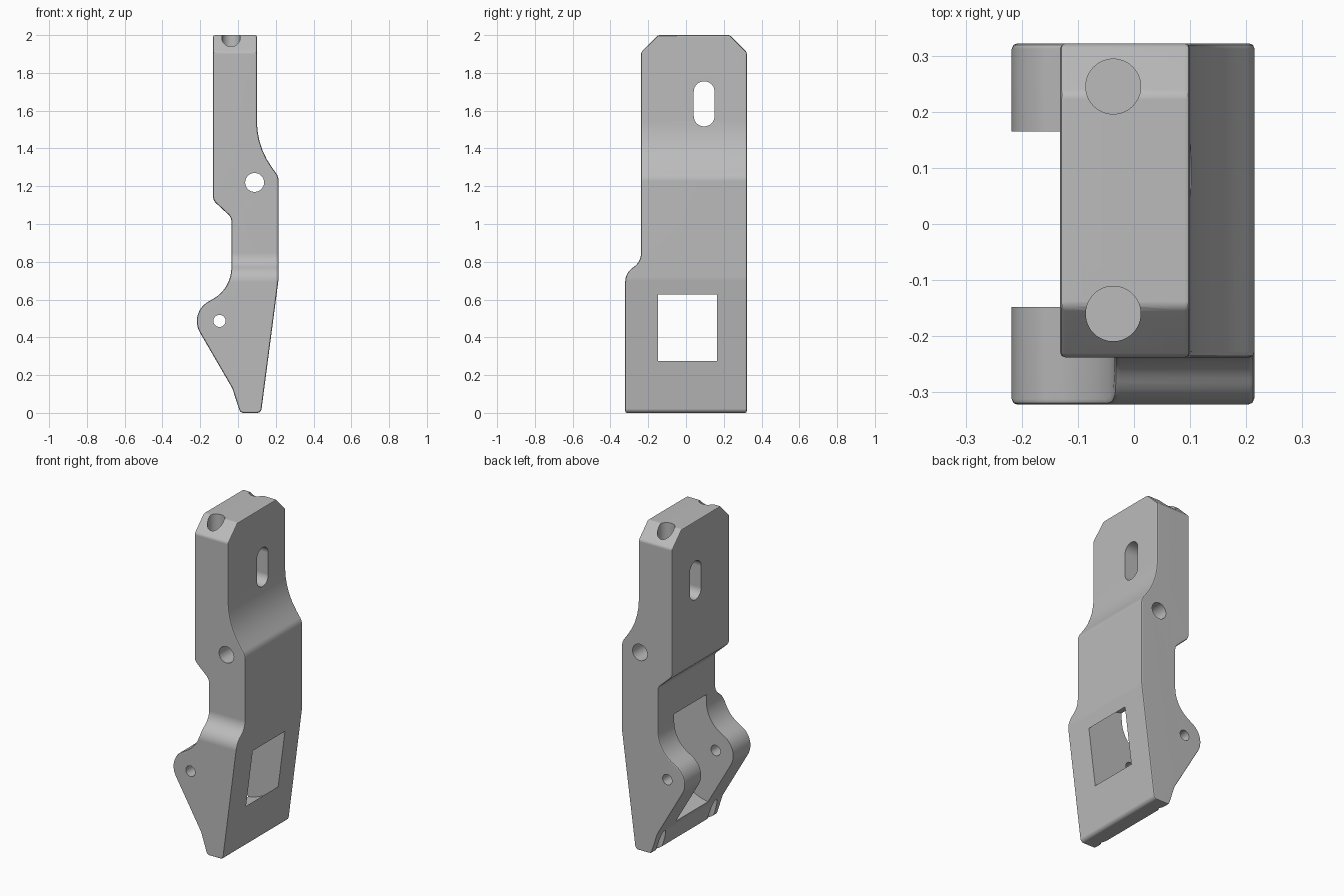
import bpy
import bmesh
import math
from mathutils import Vector, Matrix

cube = bpy.data.objects.get("Cube")
if cube:
    bpy.data.objects.remove(cube, do_unlink=True)


def rounded(corners):
    """Turn (u, v, radius) corners into an outline with filleted corners."""
    pts = []
    for i, (u, v, r) in enumerate(corners):
        p = Vector((u, v))
        if r == 0:
            pts.append(p)
            continue
        to_prev = (Vector(corners[i - 1][:2]) - p).normalized()
        to_next = (Vector(corners[(i + 1) % len(corners)][:2]) - p).normalized()
        half = math.acos(max(-1, min(1, to_prev.dot(to_next)))) / 2
        centre = p + (to_prev + to_next).normalized() * r / math.sin(half)
        reach = r / math.tan(half)
        start = p + to_prev * reach - centre
        end = p + to_next * reach - centre
        a = math.atan2(start.y, start.x)
        sweep = math.atan2(end.y, end.x) - a
        sweep = (sweep + math.pi) % (2 * math.pi) - math.pi
        steps = max(2, math.ceil(abs(sweep) / math.radians(8)))
        for k in range(steps + 1):
            t = a + sweep * k / steps
            pts.append(centre + r * Vector((math.cos(t), math.sin(t))))
    return pts


def finish(bm, name):
    bmesh.ops.recalc_face_normals(bm, faces=bm.faces)
    mesh = bpy.data.meshes.new(name)
    bm.to_mesh(mesh)
    bm.free()
    obj = bpy.data.objects.new(name, mesh)
    bpy.context.collection.objects.link(obj)
    return obj


def prism(name, corners, axis, lo, hi):
    """Extrude an outline along x or y; its v coordinate is the height."""
    place = (lambda p, d: (p.x, d, p.y)) if axis == "y" else (lambda p, d: (d, p.x, p.y))
    bm = bmesh.new()
    face = bm.faces.new([bm.verts.new(place(p, lo)) for p in rounded(corners)])
    ext = bmesh.ops.extrude_face_region(bm, geom=[face])
    verts = [g for g in ext["geom"] if isinstance(g, bmesh.types.BMVert)]
    step = (0, hi - lo, 0) if axis == "y" else (hi - lo, 0, 0)
    bmesh.ops.translate(bm, verts=verts, vec=step)
    return finish(bm, name)


def cylinder(name, centre, radius, depth, axis="z", segments=48):
    turn = Matrix.Rotation(math.pi / 2, 4, "X") if axis == "y" else Matrix()
    bm = bmesh.new()
    bmesh.ops.create_cone(bm, cap_ends=True, segments=segments, radius1=radius,
                          radius2=radius, depth=depth,
                          matrix=Matrix.Translation(centre) @ turn)
    return finish(bm, name)


def activate(obj):
    bpy.ops.object.select_all(action="DESELECT")
    obj.select_set(True)
    bpy.context.view_layer.objects.active = obj


def combine(obj, tool, operation):
    mod = obj.modifiers.new("cut", "BOOLEAN")
    mod.operation = operation
    mod.solver = "EXACT"
    mod.object = tool
    activate(obj)
    bpy.ops.object.modifier_apply(modifier=mod.name)
    bpy.data.objects.remove(tool, do_unlink=True)


# Body: front outline crossed with the side outline
body = prism("bracket_body", [
    (0.012, 0, 0.025), (0.122, 0, 0.025), (0.215, 0.71, 0.2), (0.215, 1.25, 0.07),
    (0.1, 1.41, 0.42), (0.1, 2, 0), (-0.132, 2, 0), (-0.132, 1.125, 0.05),
    (-0.035, 1.035, 0.05), (-0.035, 0.66, 0.19), (-0.261, 0.528, 0.118),
    (-0.03, 0.13, 0.1)], "y", -0.5, 0.5)
side = prism("side_outline", [
    (-0.322, -0.1, 0), (0.322, -0.1, 0), (0.322, 1.91, 0), (0.232, 2, 0),
    (0.232, 2.1, 0), (-0.148, 2.1, 0), (-0.148, 2, 0), (-0.238, 1.91, 0),
    (-0.238, 0.8, 0.09), (-0.322, 0.74, 0.09)], "x", -0.6, 0.6)
combine(body, side, "INTERSECT")

# Softened outer edges
bevel = body.modifiers.new("soft_edges", "BEVEL")
bevel.width = 0.01
bevel.segments = 2
bevel.limit_method = "ANGLE"
bevel.angle_limit = math.radians(35)
bevel.use_clamp_overlap = False
activate(body)
bpy.ops.object.modifier_apply(modifier=bevel.name)

# Round clearance between the two lugs, breaking out as a window
pin = (-0.098, 0.487)
cutters = [cylinder("lug_gap", (pin[0], 0.0085, pin[1]), 0.333, 0.313, "y", 96)]
# Cross holes for the lug pin and the pivot
cutters.append(cylinder("lug_pin_hole", (pin[0], 0, pin[1]), 0.032, 1, "y"))
cutters.append(cylinder("pivot_hole", (0.088, 0, 1.22), 0.05, 1, "y"))
# Upright slot
cutters.append(prism("slot", [
    (0.041, 1.517, 0.054), (0.151, 1.517, 0.054),
    (0.151, 1.755, 0.054), (0.041, 1.755, 0.054)], "x", -0.5, 0.5))
# Blind holes in the top, and small ones in the foot
for y in (0.245, -0.16):
    cutters.append(cylinder("top_hole", (-0.037, y, 1.9), 0.049, 0.6))
for y in (0.25, -0.25):
    cutters.append(cylinder("foot_hole", (0, y, 0.1), 0.03, 0.4))
for tool in cutters:
    combine(body, tool, "DIFFERENCE")

# Colour and shading
grey = bpy.data.materials.new("plain_grey")
grey.use_nodes = True
colour = (0.5, 0.5, 0.5, 1)
grey.diffuse_color = colour
grey.node_tree.nodes["Principled BSDF"].inputs["Base Color"].default_value = colour
body.data.materials.clear()
body.data.materials.append(grey)
for poly in body.data.polygons:
    poly.material_index = 0
activate(body)
bpy.ops.object.shade_smooth_by_angle(angle=math.radians(32))
weighted = body.modifiers.new("even_normals", "WEIGHTED_NORMAL")
weighted.keep_sharp = True
